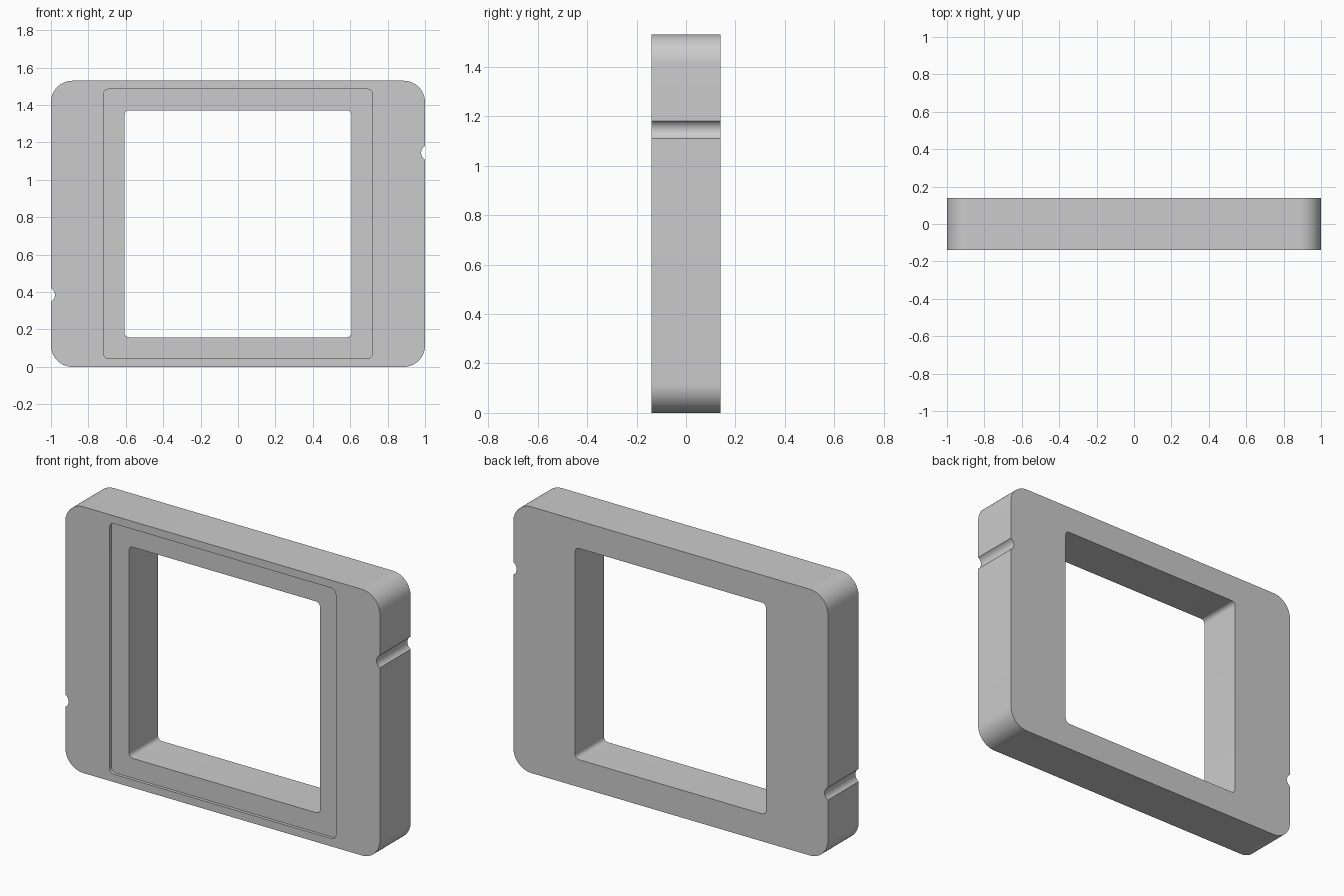
import bpy, bmesh
from math import sin, cos, pi, atan2

if "Cube" in bpy.data.objects:
    bpy.data.objects.remove(bpy.data.objects["Cube"])

H, D = 1.53, 0.14          # height, half depth
MID = H / 2
RECESS = 0.018             # depth of the front step


def rounded_rect(hw, hh, r, seg):
    """Counter-clockwise rounded rectangle centred on (0, 0)."""
    pts = []
    for i, (sx, sz) in enumerate([(1, 1), (-1, 1), (-1, -1), (1, -1)]):
        for k in range(seg + 1):
            a = (i + k / seg) * pi / 2
            pts.append((sx * (hw - r) + r * cos(a), sz * (hh - r) + r * sin(a)))
    return pts


def notch(half, depth, z, seg=12):
    """Arc bitten into the right edge, going upward."""
    r = (half * half + depth * depth) / (2 * depth)
    cx = 1 - depth + r
    a0 = atan2(half, r - depth)
    return [(cx - r * cos(a), z + r * sin(a))
            for a in (-a0 + 2 * a0 * k / seg for k in range(seg + 1))]


# outer outline: half of it, then the same half turned by 180 degrees
half = notch(0.036, 0.021, 1.145 - MID) + rounded_rect(1, MID, 0.115, 14)[:30]
outline = half + [(-x, -z) for x, z in half]
step = rounded_rect(0.72, 0.72, 0.03, 6)
window = rounded_rect(0.607, 0.607, 0.025, 6)

bm = bmesh.new()


def loop(pts, y):
    vs = [bm.verts.new((x, y, z + MID)) for x, z in pts]
    return vs, [bm.edges.new((vs[i - 1], vs[i])) for i in range(len(vs))]


def wall(a, b):
    for i in range(len(a[0])):
        bm.faces.new((a[0][i - 1], a[0][i], b[0][i], b[0][i - 1]))


def ring(a, b):
    bmesh.ops.triangle_fill(bm, use_beauty=True, edges=a[1] + b[1], normal=(0, -1, 0))


out_f, out_b = loop(outline, -D), loop(outline, D)
step_f, step_b = loop(step, -D), loop(step, -D + RECESS)
win_f, win_b = loop(window, -D + RECESS), loop(window, D)

ring(out_f, step_f)        # front face
wall(step_f, step_b)       # recess rim
wall(step_b, win_f)        # recess floor
wall(win_f, win_b)         # window sides
ring(win_b, out_b)         # back face
wall(out_b, out_f)         # outer sides with notches

bmesh.ops.recalc_face_normals(bm, faces=bm.faces)
mesh = bpy.data.meshes.new("frame")
bm.to_mesh(mesh)
bm.free()
frame = bpy.data.objects.new("frame", mesh)
bpy.context.collection.objects.link(frame)
bpy.context.view_layer.objects.active = frame
frame.select_set(True)
bpy.ops.object.shade_smooth_by_angle(angle=pi / 6)
